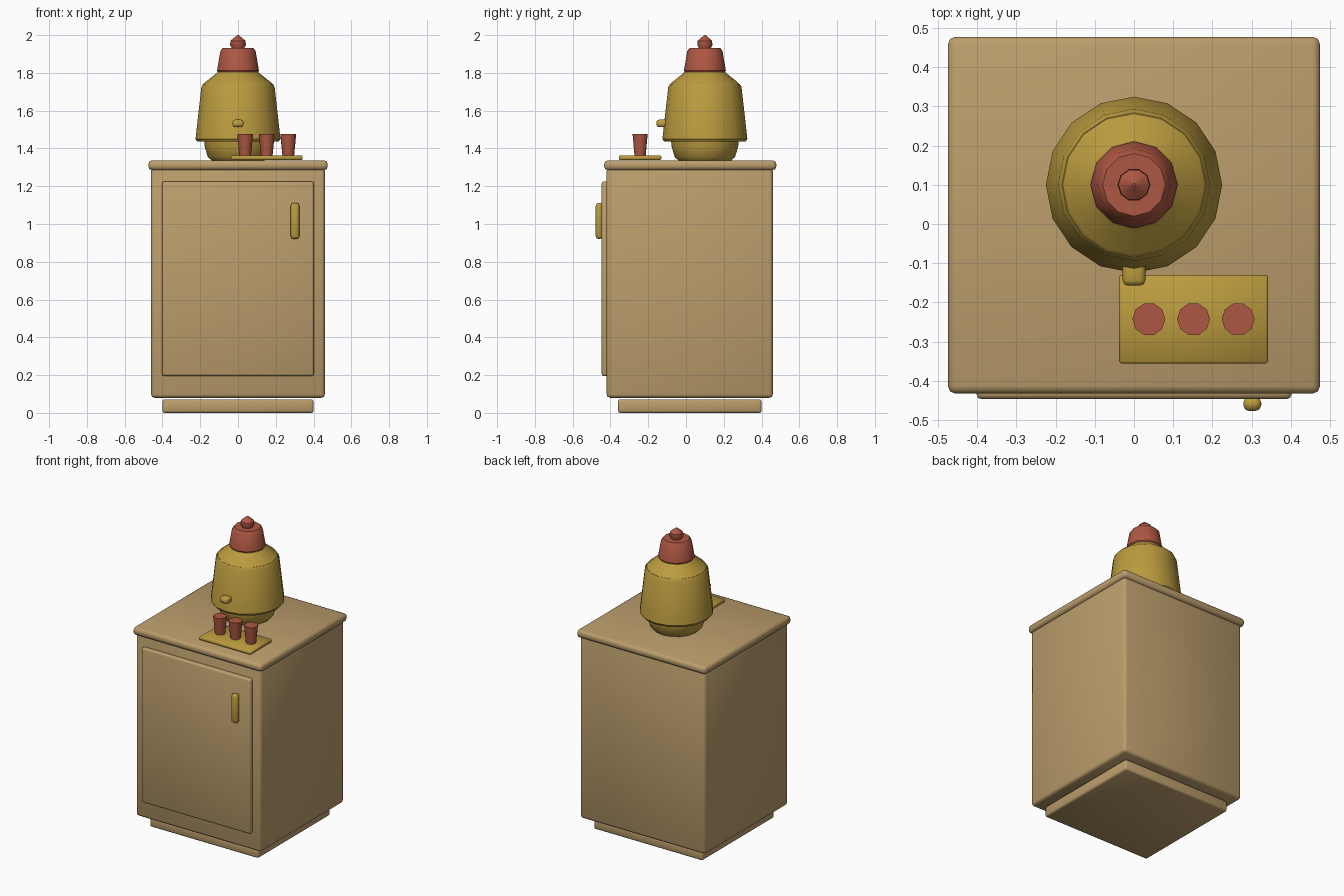
import bpy, math

if "Cube" in bpy.data.objects:
    bpy.data.objects.remove(bpy.data.objects["Cube"])


def material(name, rgb):
    m = bpy.data.materials.new(name)
    m.diffuse_color = (*rgb, 1)
    m.use_nodes = True
    m.node_tree.nodes["Principled BSDF"].inputs["Base Color"].default_value = m.diffuse_color
    return m


WOOD = material("wood", (0.50, 0.34, 0.15))
BRASS = material("brass", (0.50, 0.33, 0.05))
RED = material("terracotta red", (0.42, 0.095, 0.055))


def finish(ob, name, mat, bevel=0, segments=2, angle=35):
    ob.name = name
    ob.data.materials.append(mat)
    bpy.ops.object.transform_apply(location=False, rotation=True, scale=True)
    if bevel:
        mod = ob.modifiers.new("bevel", 'BEVEL')
        mod.width, mod.segments = bevel, segments
        mod.limit_method = 'ANGLE'
        bpy.ops.object.modifier_apply(modifier=mod.name)
    bpy.ops.object.shade_smooth_by_angle(angle=math.radians(angle))
    return ob


def box(name, x, y, z, mat, bevel, segments=2, angle=50):
    """Bevelled box spanning the (min, max) pairs x, y and z."""
    spans = (x, y, z)
    bpy.ops.mesh.primitive_cube_add(size=1, location=[(a + b) / 2 for a, b in spans])
    ob = bpy.context.object
    ob.scale = [b - a for a, b in spans]
    return finish(ob, name, mat, bevel, segments, angle)


def lathe(name, centre, profile, sides, mat, angle=35):
    """Closed solid of revolution from (radius, height) points."""
    verts, faces = [], []
    for r, z in profile:
        for i in range(sides):
            a = math.tau * i / sides
            verts.append((r * math.cos(a), r * math.sin(a), z))
    for k in range(len(profile) - 1):
        for i in range(sides):
            j = (i + 1) % sides
            faces.append((k * sides + i, k * sides + j,
                          (k + 1) * sides + j, (k + 1) * sides + i))
    top = (len(profile) - 1) * sides
    faces.append(tuple(reversed(range(sides))))
    faces.append(tuple(range(top, top + sides)))
    me = bpy.data.meshes.new(name)
    me.from_pydata(verts, [], faces)
    ob = bpy.data.objects.new(name, me)
    bpy.context.collection.objects.link(ob)
    bpy.ops.object.select_all(action='DESELECT')
    ob.select_set(True)
    bpy.context.view_layer.objects.active = ob
    ob.location = (*centre, 0)
    return finish(ob, name, mat, angle=angle)


# Cabinet
box("plinth", (-0.40, 0.40), (-0.36, 0.40), (0, 0.072), WOOD, 0.012)
box("cabinet_body", (-0.46, 0.46), (-0.42, 0.46), (0.08, 1.30), WOOD, 0.018)
box("countertop", (-0.475, 0.475), (-0.433, 0.478), (1.285, 1.337), WOOD, 0.019)
box("door", (-0.402, 0.402), (-0.447, -0.41), (0.195, 1.225), WOOD, 0.012)
box("door_handle", (0.279, 0.325), (-0.478, -0.44), (0.92, 1.112), BRASS, 0.016)

# Urn: foot, tapered body, shoulder, lid and knob
URN = (0, 0.10)
lathe("urn_foot", URN, [(0.14, 1.337), (0.16, 1.355), (0.176, 1.41), (0.18, 1.45)], 16, BRASS)
lathe("urn_body", URN, [(0.215, 1.436), (0.225, 1.45), (0.194, 1.725), (0.184, 1.742)], 16, BRASS)
lathe("urn_shoulder", URN, [(0.182, 1.742), (0.172, 1.752), (0.118, 1.795), (0.108, 1.805)], 16, BRASS)
lathe("urn_lid", URN, [(0.104, 1.80), (0.111, 1.812), (0.093, 1.917), (0.080, 1.933)], 12, RED)
lathe("lid_knob", URN, [(0.030, 1.925), (0.042, 1.948), (0.040, 1.970), (0.004, 2.0)], 10, RED, 40)

# Tap
box("tap", (-0.029, 0.029), (-0.157, -0.08), (1.513, 1.552), BRASS, 0.013)

# Tray with a row of cups
box("tray", (-0.038, 0.342), (-0.356, -0.130), (1.339, 1.362), BRASS, 0.005, 1)
for i in range(3):
    lathe(f"cup_{i + 1}", (0.038 + 0.114 * i, -0.243),
          [(0.031, 1.36), (0.042, 1.477)], 10, RED, 40)
